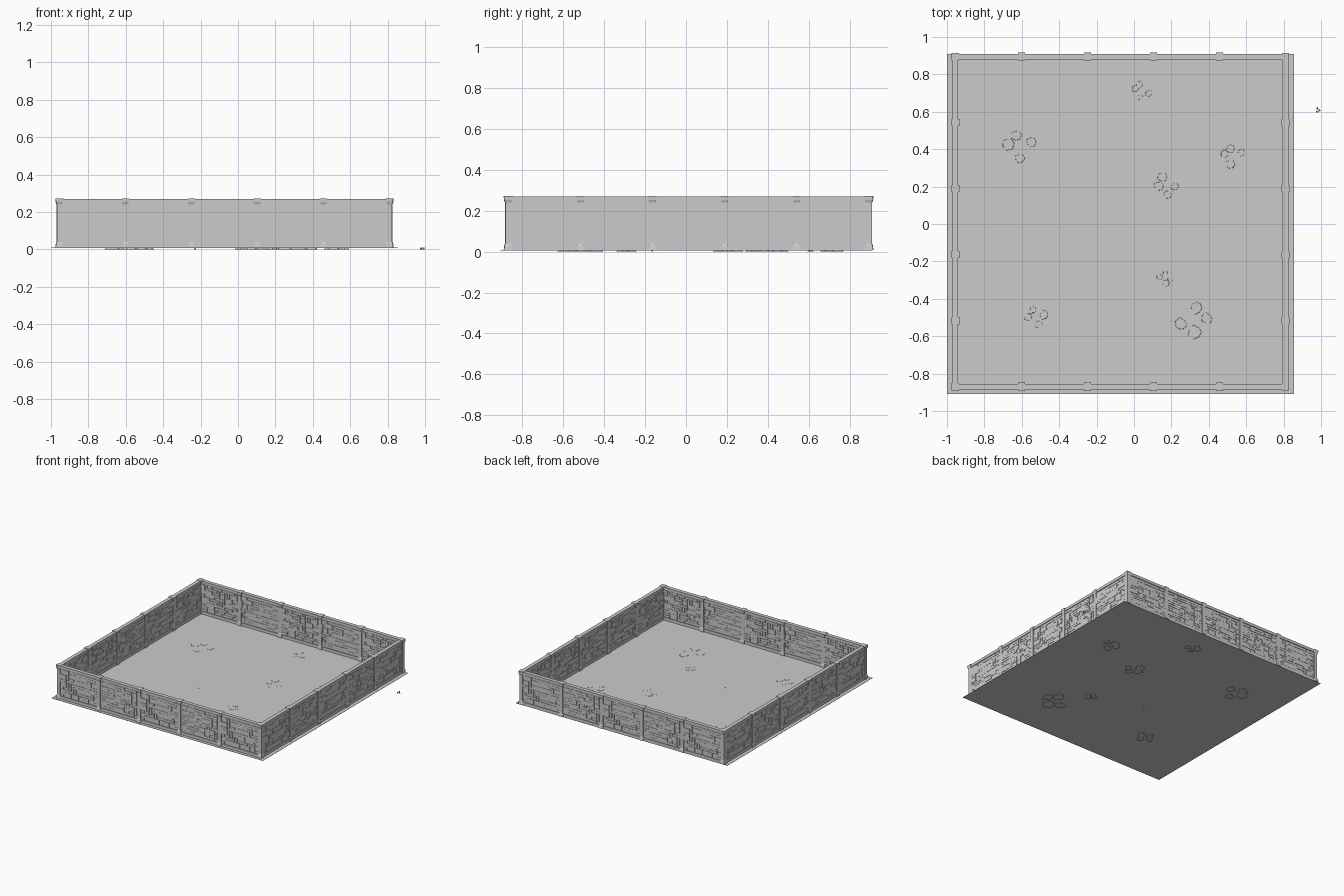
import bpy, bmesh, math, random
from mathutils import Matrix, Vector

if "Cube" in bpy.data.objects:
    bpy.data.objects.remove(bpy.data.objects["Cube"])

stone = bpy.data.materials.new("grey_stone")
stone.use_nodes = True
GREY = (0.6, 0.6, 0.6, 1)
stone.diffuse_color = GREY
stone.node_tree.nodes["Principled BSDF"].inputs["Base Color"].default_value = GREY

CX, CY = -0.0725, 0.0125      # middle of the wall ring
HALF = 0.8825                 # ring centre line to its middle
BAYS = 5
BAY = 2 * HALF / BAYS
FLOOR = 0.009
TOP = 0.27


def box(bm, x0, x1, y0, y1, z0, z1):
    size = Matrix.Diagonal((x1 - x0, y1 - y0, z1 - z0, 1))
    mid = Vector(((x0 + x1) / 2, (y0 + y1) / 2, (z0 + z1) / 2))
    bmesh.ops.create_cube(bm, size=1, matrix=Matrix.Translation(mid) @ size)


def to_mesh(bm, name):
    mesh = bpy.data.meshes.new(name)
    bm.to_mesh(mesh)
    bm.free()
    mesh.materials.append(stone)
    return mesh


def place(name, mesh, loc=(0, 0, 0), turn=0):
    obj = bpy.data.objects.new(name, mesh)
    bpy.context.collection.objects.link(obj)
    obj.location = loc
    obj.rotation_euler.z = turn
    return obj


def block_face(bm, rng, side):
    """Fill one side of a panel with randomly sized rectangular blocks."""
    cols, rows = 16, 11
    left, bottom = -BAY / 2, 0.034
    cw, ch = BAY / cols, (0.245 - bottom) / rows
    used = set()
    for r in range(rows):
        for c in range(cols):
            if (c, r) in used:
                continue
            w, h = rng.choice([(1, 1), (2, 1), (3, 1), (2, 2), (3, 2), (1, 2), (4, 1)])
            while w > 1 and (c + w > cols or any((c + i, r) in used for i in range(w))):
                w -= 1
            h = min(h, rows - r)
            used.update((c + i, r + j) for i in range(w) for j in range(h))
            gap = rng.uniform(0.0003, 0.0014)
            depth = rng.uniform(0.0105, 0.0135)
            y0, y1 = sorted((side * 0.006, side * depth))
            box(bm, left + c * cw + gap, left + (c + w) * cw - gap, y0, y1,
                bottom + r * ch + gap, bottom + (r + h) * ch - gap)


def panel_mesh(seed):
    rng = random.Random(seed)
    bm = bmesh.new()
    box(bm, -BAY / 2, BAY / 2, -0.009, 0.009, FLOOR, TOP - 0.005)
    for side in (-1, 1):
        block_face(bm, rng, side)
    return to_mesh(bm, "block_panel")


def lofted_post(name, width, depth):
    """Square post with a flared foot and cap."""
    bm = bmesh.new()
    rings = []
    for z, grow in ((FLOOR, 0.006), (0.028, 0.004), (0.04, 0),
                    (0.24, 0), (0.254, 0.005), (TOP + 0.002, 0.006)):
        w, d = width / 2 + grow, depth / 2 + grow
        rings.append([bm.verts.new((x, y, z))
                      for x, y in ((-w, -d), (w, -d), (w, d), (-w, d))])
    for a, b in zip(rings, rings[1:]):
        for i in range(4):
            j = (i + 1) % 4
            bm.faces.new((a[i], a[j], b[j], b[i]))
    bm.faces.new(rings[0][::-1])
    bm.faces.new(rings[-1])
    return to_mesh(bm, name)


def rail_mesh():
    """Top coping and foot course of one wall."""
    bm = bmesh.new()
    box(bm, -HALF, HALF, -0.015, 0.015, 0.248, TOP)
    box(bm, -HALF, HALF, -0.015, 0.015, FLOOR, 0.032)
    return to_mesh(bm, "wall_rails")


def slab_cluster(name, x, y, radius, count, seed, z1):
    """Irregular flat stones sunk into the ground."""
    rng = random.Random(seed)
    bm = bmesh.new()
    for k in range(count):
        a = math.tau * k / count + rng.uniform(-0.4, 0.4)
        off = radius * rng.uniform(0.4, 0.65) if count > 1 else 0
        px, py = x + off * math.cos(a), y + off * math.sin(a)
        size = radius * rng.uniform(0.3, 0.45)
        n = 7
        ring = []
        for i in range(n):
            t = math.tau * i / n
            r = size * rng.uniform(0.7, 1.1)
            ring.append(bm.verts.new((px + r * math.cos(t), py + r * math.sin(t), 0)))
        face = bm.faces.new(ring)
        top = bmesh.ops.extrude_face_region(bm, geom=[face])["geom"]
        moved = [v for v in top if isinstance(v, bmesh.types.BMVert)]
        bmesh.ops.translate(bm, verts=moved, vec=(0, 0, z1))
        for v in moved:
            v.co.x += (px - v.co.x) * 0.3
            v.co.y += (py - v.co.y) * 0.3
    bmesh.ops.recalc_face_normals(bm, faces=bm.faces)
    place(name, to_mesh(bm, name))


# Ground sheet
bm = bmesh.new()
box(bm, -1, 0.855, -0.91, 0.91, FLOOR - 0.002, FLOOR)
place("ground_slab", to_mesh(bm, "ground_slab"))

# Four walls, each with rails, block panels, pillars and a corner post
panels = [panel_mesh(s) for s in (3, 8)]
rails = rail_mesh()
pillar = lofted_post("pillar", 0.026, 0.032)
corner = lofted_post("corner_post", 0.028, 0.028)
for k, side in enumerate(("front", "left", "back", "right")):
    turn = k * math.pi / 2
    frame = Matrix.Translation((CX, CY, 0)) @ Matrix.Rotation(turn, 4, "Z")

    def on_wall(t):
        return frame @ Vector((t, -HALF, 0))

    place(side + "_wall_rails", rails, on_wall(0), turn)
    place(side + "_corner_post", corner, on_wall(-HALF), turn)
    for i in range(BAYS):
        t = -HALF + (i + 0.5) * BAY
        place(f"{side}_wall_panel_{i + 1}", panels[i % 2], on_wall(t), turn)
        if i:
            place(f"{side}_pillar_{i}", pillar, on_wall(t - BAY / 2), turn)

# Sunken stones in the ground, and loose rubble outside
spots = ((-0.61, 0.42, 0.11), (0.04, 0.71, 0.07), (0.52, 0.36, 0.09), (0.17, 0.21, 0.09),
         (0.17, -0.29, 0.06), (-0.53, -0.49, 0.08), (0.32, -0.52, 0.12))
for n, (x, y, r) in enumerate(spots):
    slab_cluster(f"sunken_stones_{n + 1}", x, y, r, 4, n, FLOOR + 0.001)
slab_cluster("ground_pebble", -0.23, -0.165, 0.012, 1, 20, FLOOR + 0.002)
slab_cluster("loose_rubble", 0.981, 0.61, 0.019, 3, 21, FLOOR)
